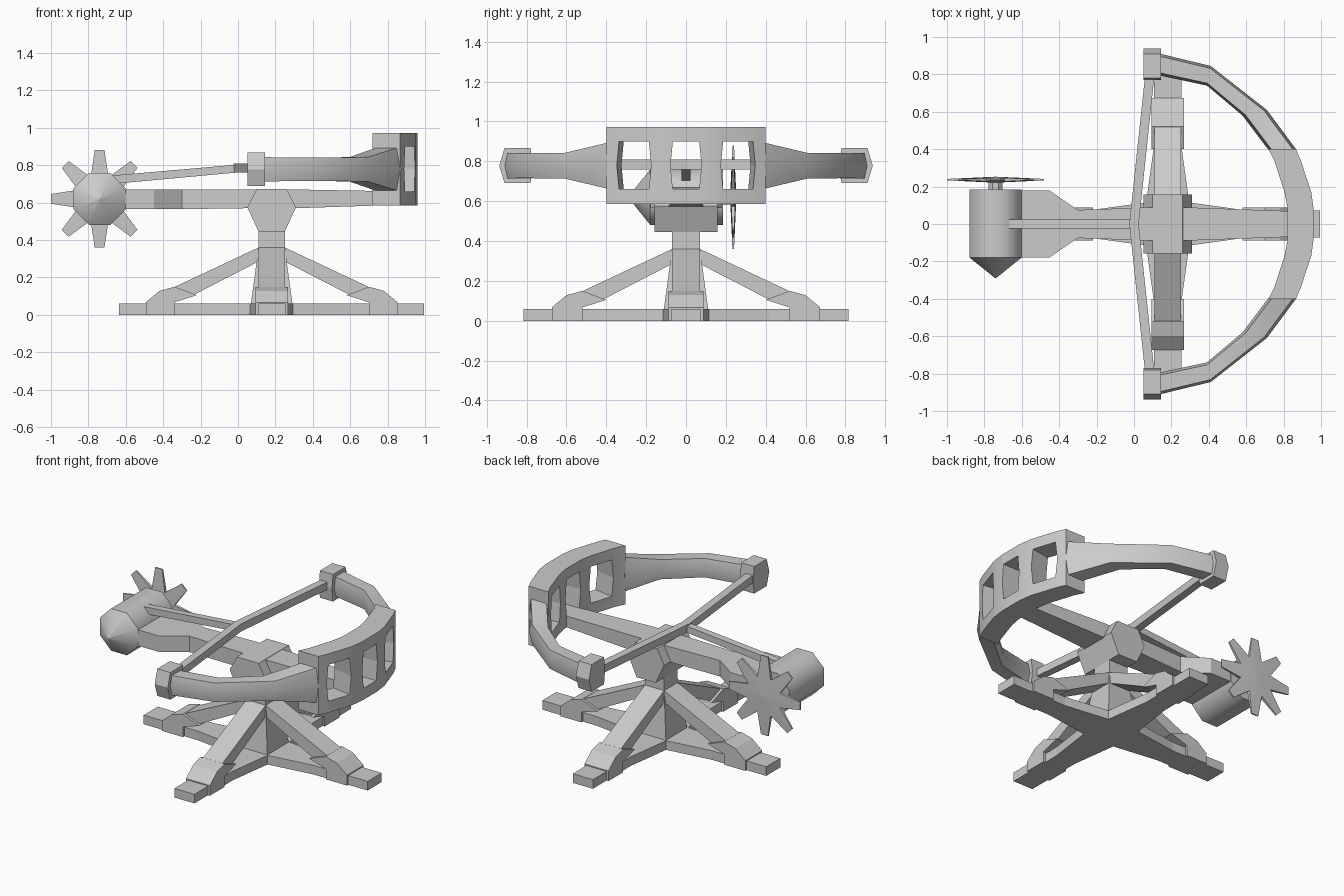
import bpy, bmesh, math
from math import pi, cos, sin, radians
from mathutils import Vector, Matrix

cube = bpy.data.objects.get("Cube")
if cube:
    bpy.data.objects.remove(cube, do_unlink=True)

grey = bpy.data.materials.new("plain grey")
grey.use_nodes = True
grey.diffuse_color = (0.6, 0.6, 0.6, 1)
grey.node_tree.nodes["Principled BSDF"].inputs["Base Color"].default_value = (0.6, 0.6, 0.6, 1)

CX = 0.18          # x of the stand's middle
HUB = Vector((-0.74, 0, 0.62))


def finish(bm, name, smooth=None):
    bmesh.ops.recalc_face_normals(bm, faces=bm.faces[:])
    mesh = bpy.data.meshes.new(name)
    bm.to_mesh(mesh)
    bm.free()
    ob = bpy.data.objects.new(name, mesh)
    bpy.context.collection.objects.link(ob)
    mesh.materials.append(grey)
    if smooth:
        bpy.ops.object.select_all(action='DESELECT')
        ob.select_set(True)
        bpy.context.view_layer.objects.active = ob
        bpy.ops.object.shade_smooth_by_angle(angle=radians(smooth))
    return ob


def loft(name, rings, smooth=None):
    """Skin a list of equal-sized rings and cap both ends."""
    bm = bmesh.new()
    vs = [[bm.verts.new(p) for p in ring] for ring in rings]
    n = len(rings[0])
    for a, b in zip(vs, vs[1:]):
        for i in range(n):
            j = (i + 1) % n
            bm.faces.new((a[i], a[j], b[j], b[i]))
    bm.faces.new(vs[0][::-1])
    bm.faces.new(vs[-1])
    return finish(bm, name, smooth)


def prism(name, profile, axis, lo, hi):
    """Extrude a 2D profile along x, y or z."""
    place = {'x': lambda a, b, t: (t, a, b),
             'y': lambda a, b, t: (a, t, b),
             'z': lambda a, b, t: (a, b, t)}[axis]
    return loft(name, [[place(a, b, t) for a, b in profile] for t in (lo, hi)])


def square(x, y, z, h):
    return [(x - h, y - h, z), (x + h, y - h, z), (x + h, y + h, z), (x - h, y + h, z)]


# Stand: four arms with struts and feet around a flared post
foot = [(0.40, 0.105), (0.52, 0.15), (0.60, 0.128), (0.673, 0.067),
        (0.673, 0), (0.52, 0), (0.52, 0.067)]
strut = [(0, 0.36), (0.07, 0.36), (0.58, 0.12), (0.62, 0.03), (0.52, 0.03), (0.52, 0.07),
         (0.40, 0.115), (0.07, 0.285), (0, 0.285)]
arm = [(0, -0.115), (0.115, -0.115), (0.42, -0.073), (0.815, -0.073),
       (0.815, 0.073), (0.42, 0.073), (0.115, 0.115), (0, 0.115)]
for i, side in enumerate(("left", "back", "right", "front")):
    parts = [prism(side + "_base_arm", arm, 'z', 0, 0.06),
             prism(side + "_strut", strut, 'y', -0.07, 0.07),
             prism(side + "_foot", foot, 'y', -0.087, 0.087)]
    for ob in parts:
        ob.data.transform(Matrix.Translation((CX, 0, 0)) @ Matrix.Rotation(i * pi / 2, 4, 'Z'))
loft("post", [square(CX, 0, 0.03, 0.115), square(CX, 0, 0.36, 0.07), square(CX, 0, 0.47, 0.07)])

# Pivot block on the post
prism("pivot_block", [(CX - 0.13, 0.575), (CX - 0.07, 0.445), (CX + 0.07, 0.445),
                      (CX + 0.13, 0.575), (CX + 0.08, 0.672), (CX - 0.08, 0.672)],
      'y', -0.157, 0.157)

# Stock that widens into the winch bed
stations = [(-0.70, 0.178, 0.565, 0.67), (-0.45, 0.178, 0.565, 0.67), (-0.30, 0.075, 0.565, 0.67),
            (0.05, 0.088, 0.57, 0.67), (0.31, 0.088, 0.57, 0.67), (0.86, 0.068, 0.588, 0.66)]
loft("stock", [[(x, -w, lo), (x, w, lo), (x, w, hi), (x, -w, hi)] for x, w, lo, hi in stations])


def octagon(y, r):
    return [HUB + Vector((r * cos((k + 0.5) * pi / 4), y, r * sin((k + 0.5) * pi / 4)))
            for k in range(8)]


# Winch drum with a pointed nose, its axle and the spoked wheel
loft("winch_drum", [octagon(-0.29, 0.002), octagon(-0.18, 0.15), octagon(0.185, 0.15)], 50)
loft("winch_axle", [octagon(0.17, 0.04), octagon(0.24, 0.04)])

bm = bmesh.new()
mid = 0.237
centres = [bm.verts.new(HUB + Vector((0, mid + s * 0.016, 0))) for s in (-1, 1)]


def rim(r, ang, off, half):
    d = Vector((cos(ang), 0, sin(ang)))
    t = Vector((-sin(ang), 0, cos(ang)))
    return [bm.verts.new(HUB + d * r + t * off + Vector((0, mid + s * half, 0))) for s in (-1, 1)]


outline = []
for k in range(8):
    a = k * pi / 4
    outline += [rim(0.26, a, -0.026, 0.004), rim(0.26, a, 0.026, 0.004),
                rim(0.125, a + pi / 8, 0, 0.01)]
for p, q in zip(outline, outline[1:] + outline[:1]):
    bm.faces.new((p[0], q[0], q[1], p[1]))
    for s in (0, 1):
        bm.faces.new((centres[s], p[s], q[s]))
finish(bm, "winch_wheel")

# Draw bar from drum to bowstring
prism("draw_bar", [(-0.67, 0.70), (0.02, 0.763), (0.02, 0.805), (-0.67, 0.745)], 'y', -0.023, 0.023)

# Bow: limbs with hexagonal section, end blocks and string halves
limb = [  # outer x, y, inner x, y, half height
    (0.12, 0.915, 0.11, 0.80, 0.065), (0.41, 0.845, 0.39, 0.74, 0.062),
    (0.71, 0.61, 0.58, 0.58, 0.065), (0.87, 0.395, 0.72, 0.395, 0.115)]
block = [(0.78, 0.69), (0.91, 0.69), (0.937, 0.778), (0.91, 0.868), (0.78, 0.868), (0.77, 0.778)]
for side, s in (("left", 1), ("right", -1)):
    rings = []
    for ox, oy, ix, iy, h in limb:
        o, i = Vector((ox, oy * s, 0.778)), Vector((ix, iy * s, 0.778))
        up = Vector((0, 0, h))
        e = (o - i) * 0.12
        rings.append([i + e - up, o - e - up, o, o - e + up, i + e + up, i])
    loft(side + "_limb", rings, 40)
    prism(side + "_end_block", [(y * s, z) for y, z in block], 'x', 0.05, 0.145)
    loft(side + "_bowstring", [[(x + dx, y * s, 0.785 + dz) for dx, dz in
                                ((-0.025, -0.025), (0.025, -0.025), (0.025, 0.025), (-0.025, 0.025))]
                               for x, y in ((0, 0), (0.085, 0.80))])

# Curved shield in the middle of the bow
curve = [(0.40, 0.865, 0.72), (0.34, 0.892, 0.75), (0.17, 0.948, 0.805), (0.08, 0.96, 0.822)]
full = [(-y, o, i) for y, o, i in curve] + [(y, o, i) for y, o, i in reversed(curve)]
shield = loft("bow_shield", [[(i, y, 0.585), (o, y, 0.585), (o, y, 0.972), (i, y, 0.972)]
                             for y, o, i in full], 30)

# Three windows cut through the shield
bm = bmesh.new()
for k in (-1, 0, 1):
    half, bulge = (0.078, 0.012) if k else (0.066, 0.012)
    turn = Matrix.Translation((0.90, k * 0.258, 0.78)) @ Matrix.Rotation(radians(k * 10), 4, 'Z')
    hexa = [(-half, -0.12), (half, -0.12), (half + bulge, 0),
            (half, 0.12), (-half, 0.12), (-half - bulge, 0)]
    ends = [[bm.verts.new(turn @ Vector((x, y, z))) for y, z in hexa] for x in (-0.3, 0.2)]
    for j in range(6):
        m = (j + 1) % 6
        bm.faces.new((ends[0][j], ends[0][m], ends[1][m], ends[1][j]))
    bm.faces.new(ends[0][::-1])
    bm.faces.new(ends[1])
cutter = finish(bm, "window_cutter")
mod = shield.modifiers.new("windows", 'BOOLEAN')
mod.operation = 'DIFFERENCE'
mod.solver = 'EXACT'
mod.object = cutter
bpy.context.view_layer.objects.active = shield
bpy.ops.object.modifier_apply(modifier=mod.name)
bpy.data.objects.remove(cutter, do_unlink=True)
